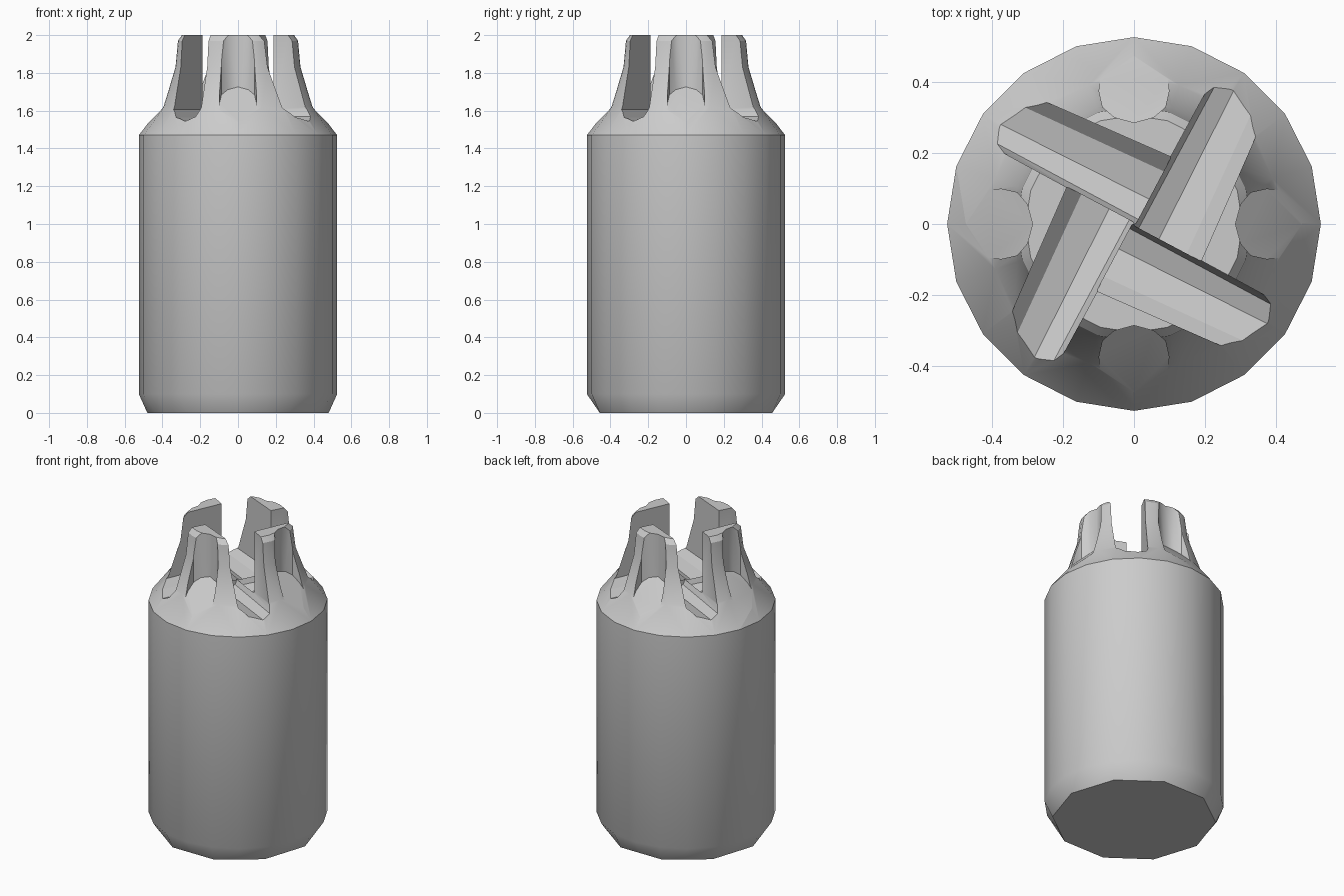
import bpy, bmesh, math
from mathutils import Matrix, Vector

if "Cube" in bpy.data.objects:
    bpy.data.objects.remove(bpy.data.objects["Cube"])


def make_object(name, bm):
    bmesh.ops.recalc_face_normals(bm, faces=bm.faces)
    me = bpy.data.meshes.new(name)
    bm.to_mesh(me)
    bm.free()
    ob = bpy.data.objects.new(name, me)
    bpy.context.collection.objects.link(ob)
    return ob


def loft(name, rings):
    """Skin equal-sized closed rings and cap both ends."""
    bm = bmesh.new()
    vs = [[bm.verts.new(p) for p in ring] for ring in rings]
    n = len(vs[0])
    for a, b in zip(vs, vs[1:]):
        for i in range(n):
            j = (i + 1) % n
            bm.faces.new((a[i], a[j], b[j], b[i]))
    bm.faces.new(vs[0][::-1])
    bm.faces.new(vs[-1])
    return make_object(name, bm)


# Body: 20-sided lathe whose base narrows to a 10-sided foot
N = 20
profile = [(0.48, 0), (0.525, 0.1), (0.525, 1.47), (0.41, 1.62),
           (0.345, 1.83), (0.33, 1.97), (0.305, 2.0)]
rings = []
for k, (r, z) in enumerate(profile):
    ring = []
    for i in range(N):
        rr = r * math.cos(math.pi / 10) if k == 0 and i % 2 else r
        a = 2 * math.pi * i / N
        ring.append((rr * math.cos(a), rr * math.sin(a), z))
    rings.append(ring)
body = loft("crown_body", rings)


def groove(k):
    # Round-bottomed slot, slightly narrowing outward, starting at the axis
    a = math.radians(62 + 90 * k)
    d = Vector((math.cos(a), math.sin(a), 0))
    right = Vector((math.sin(a), -math.cos(a), 0))
    section = [(0, 2.2), (0, 1.607), (0.08, 1.568), (0.38, 1.544),
               (0.79, 1.564), (1, 1.607), (1, 2.2)]
    rings = []
    for s in (-0.004, 0.65):
        lo, hi = 0.01 * s, 0.215 - 0.075 * s
        rings.append([d * s + right * (lo + (hi - lo) * f) + Vector((0, 0, z))
                      for f, z in section])
    return loft("groove_cutter", rings)


def flute(k):
    # Upright scallop on the outside with a floor falling outward
    rot = Matrix.Rotation(math.pi / 2 * k, 4, 'Z')
    half = [(0.285, 0.0), (0.3, 0.055), (0.328, 0.088), (0.372, 0.098),
            (0.42, 0.095), (0.472, 0.0)]
    outline = half + [(x, -y) for x, y in half[-2:0:-1]]
    low = [rot @ Vector((x, y, 1.541 + (0.47 - x))) for x, y in outline]
    high = [rot @ Vector((x, y, 2.2)) for x, y in outline]
    return loft("flute_cutter", [low, high])


# Cut the four pinwheel grooves and the four outer flutes
for k in range(4):
    for cutter in (groove(k), flute(k)):
        cutter.hide_render = True
        m = body.modifiers.new("cut", 'BOOLEAN')
        m.operation = 'DIFFERENCE'
        m.solver = 'EXACT'
        m.object = cutter
        bpy.context.view_layer.objects.active = body
        bpy.ops.object.modifier_apply(modifier=m.name)
        bpy.data.objects.remove(cutter, do_unlink=True)

# Smooth shading with crisp edges
bpy.ops.object.select_all(action='DESELECT')
body.select_set(True)
bpy.context.view_layer.objects.active = body
bpy.ops.object.shade_smooth_by_angle(angle=math.radians(32))
